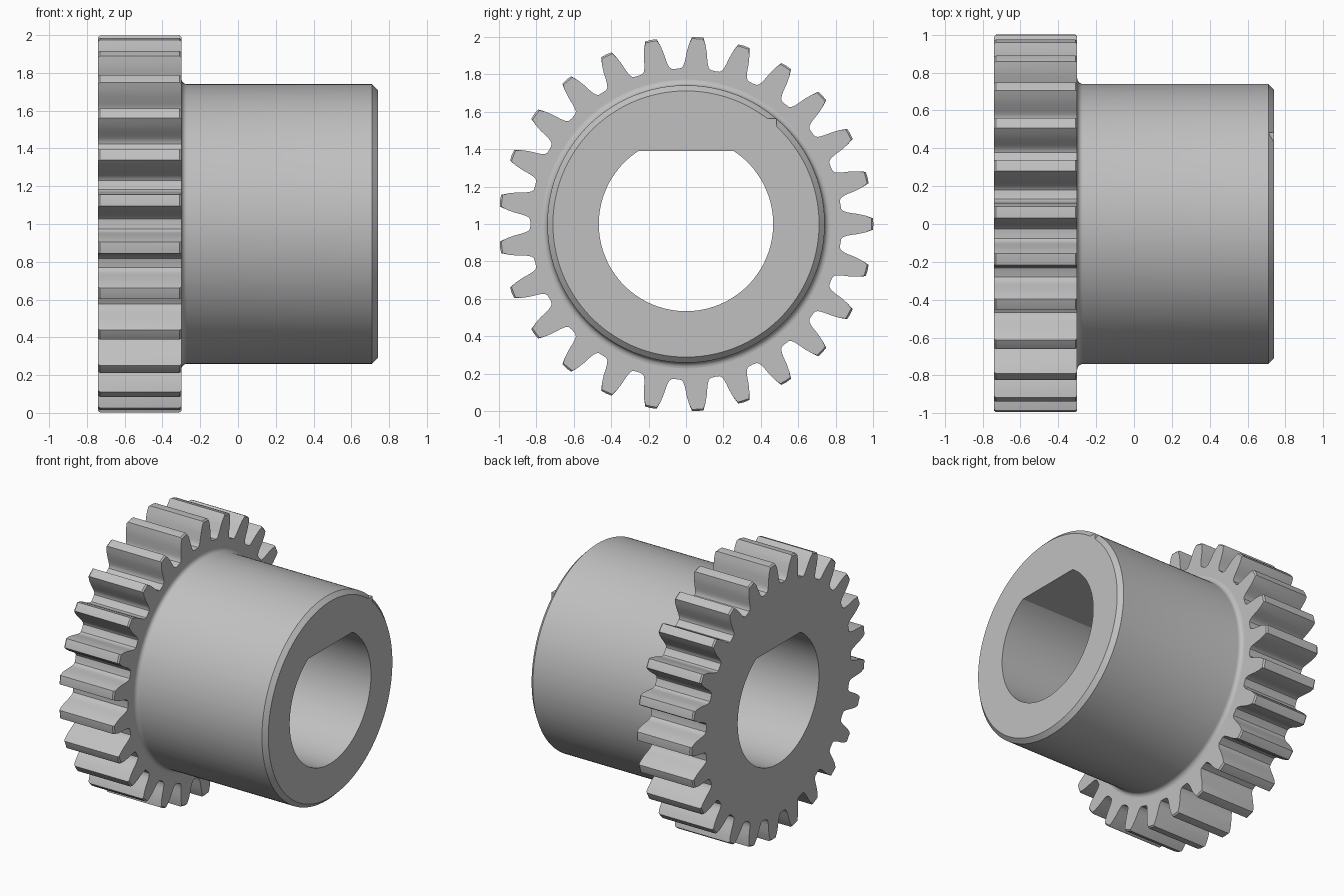
import bpy, bmesh, math
from mathutils import Vector

cube = bpy.data.objects.get("Cube")
if cube:
    bpy.data.objects.remove(cube)

steel = bpy.data.materials.new("steel_grey")
steel.use_nodes = True
GREY = (0.53, 0.53, 0.53, 1)
steel.diffuse_color = GREY
steel.node_tree.nodes["Principled BSDF"].inputs["Base Color"].default_value = GREY

TEETH = 25
PITCH = 2 * math.pi / TEETH
BORE, FLAT = 0.465, 0.39        # bore radius, height of its flat
BACK, STEP, END = -0.74, -0.30, 0.74

# Half a tooth, tip to valley: (half angle, radius)
flank = [(0.0, 1.0), (0.031, 0.998), (0.046, 0.96), (0.058, 0.92), (0.067, 0.88),
         (0.073, 0.86), (0.082, 0.842), (0.095, 0.832), (PITCH / 2, 0.83)]
tooth = [(-a, r) for a, r in reversed(flank[1:])] + flank[:-1]
outline = [(k * PITCH + a, r) for k in range(TEETH) for a, r in tooth]
angles = [a for a, r in outline]


def ring(x, radius):
    return [(x, radius, a) for a in angles]


def teeth_ring(x, limit):
    return [(x, min(r, limit), a) for a, r in outline]


def bore_ring(x):
    # Round bore with a flat on top; nearest points snap to the flat's corners
    snapped = list(angles)
    corner = math.asin(FLAT / BORE)
    for c in (corner, math.pi - corner):
        i = min(range(len(angles)), key=lambda j: abs(angles[j] - c))
        snapped[i] = c
    return [(x, min(BORE, FLAT / max(math.sin(a), 0.01)), a) for a in snapped]


def finish(name, bm):
    mesh = bpy.data.meshes.new(name)
    bm.to_mesh(mesh)
    bm.free()
    mesh.materials.append(steel)
    obj = bpy.data.objects.new(name, mesh)
    bpy.context.collection.objects.link(obj)
    bpy.ops.object.select_all(action='DESELECT')
    obj.select_set(True)
    bpy.context.view_layer.objects.active = obj
    bpy.ops.object.shade_smooth_by_angle(angle=math.radians(28))
    return obj


def loft(name, rings):
    # Skin consecutive rings around the x axis
    bm = bmesh.new()
    loops = [[bm.verts.new((x, r * math.cos(a), 1 + r * math.sin(a)))
              for x, r, a in pts] for pts in rings]
    n = len(angles)
    for a, b in zip(loops, loops[1:]):
        for i in range(n):
            j = (i + 1) % n
            bm.faces.new((a[i], a[j], b[j], b[i]))
    return finish(name, bm)


# Toothed wheel, with slightly broken tooth tips
FILLET = 0.03
HUB = 0.74
loft("gear_wheel", [bore_ring(BACK), teeth_ring(BACK, 0.99), teeth_ring(BACK + 0.01, 1),
                    teeth_ring(STEP - 0.01, 1), teeth_ring(STEP, 0.99),
                    ring(STEP, HUB + FILLET)])

# Hub sleeve: root fillet, barrel, end chamfer, bore
fillet = []
for k in range(6):
    t = k / 5 * math.pi / 2
    fillet.append(ring(STEP + FILLET * (1 - math.cos(t)), HUB + FILLET * (1 - math.sin(t))))
loft("hub_sleeve", fillet + [ring(END - 0.03, HUB), ring(END, HUB - 0.03),
                             bore_ring(END), bore_ring(BACK)])

# Small unchamfered corner on the hub's end
bm = bmesh.new()
tip = Vector((END, 0.483, 1.563))
corners = [bm.verts.new(p) for p in (tip, tip + Vector((0, -0.053, 0)),
                                     tip + Vector((0, 0, -0.043)),
                                     tip + Vector((-0.03, 0, 0)))]
for skip in range(4):
    bm.faces.new([v for i, v in enumerate(corners) if i != skip])
bmesh.ops.recalc_face_normals(bm, faces=bm.faces)
finish("end_corner", bm)
